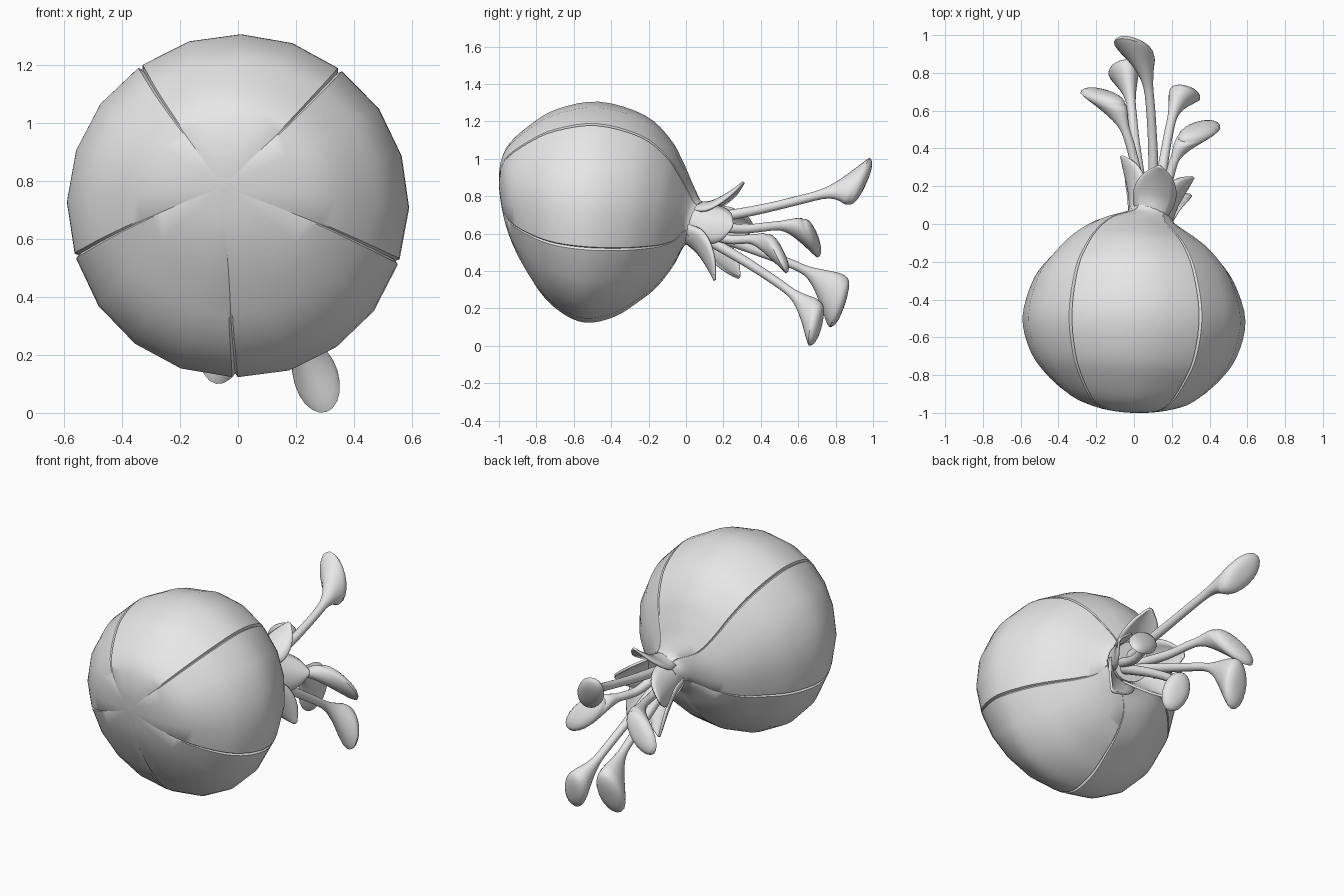
import bpy, bmesh, math
from mathutils import Vector

old = bpy.data.objects.get("Cube")
if old:
    bpy.data.objects.remove(old, do_unlink=True)

grey = bpy.data.materials.new("plain grey")
grey.use_nodes = True
grey.diffuse_color = (0.8, 0.8, 0.8, 1)
grey.node_tree.nodes["Principled BSDF"].inputs["Base Color"].default_value = (0.8, 0.8, 0.8, 1)


def spline(rows, steps):
    """Smooth interpolation through rows of numbers."""
    rows = [Vector(r) for r in rows]
    padded = [rows[0]] + rows + [rows[-1]]
    out = []
    for a, b, c, d in zip(padded, padded[1:], padded[2:], padded[3:]):
        for i in range(steps):
            t = i / steps
            out.append(b + (c - a) * (t / 2)
                       + (a * 2 - b * 5 + c * 4 - d) * (t * t / 2)
                       + (b * 3 - a - c * 3 + d) * (t ** 3 / 2))
    return out + [rows[-1]]


def loft(name, rings, closed=True):
    """Skin a list of point rings; closed rings also get end caps."""
    bm = bmesh.new()
    loops = [[bm.verts.new(p) for p in ring] for ring in rings]
    n = len(loops[0])
    for lo, hi in zip(loops, loops[1:]):
        for i in range(n if closed else n - 1):
            j = (i + 1) % n
            bm.faces.new((lo[i], lo[j], hi[j], hi[i]))
    if closed:
        bm.faces.new(loops[0][::-1])
        bm.faces.new(loops[-1])
    bmesh.ops.recalc_face_normals(bm, faces=bm.faces)
    mesh = bpy.data.meshes.new(name)
    bm.to_mesh(mesh)
    bm.free()
    mesh.materials.append(grey)
    obj = bpy.data.objects.new(name, mesh)
    bpy.context.collection.objects.link(obj)
    bpy.ops.object.select_all(action="DESELECT")
    obj.select_set(True)
    bpy.context.view_layer.objects.active = obj
    bpy.ops.object.shade_smooth_by_angle(angle=math.radians(35))
    return obj


# Bulb: rows of y, centre x, centre z, radius x, radius z, tilt in x, tilt in z
profile = [
    (-0.988, -0.05, 0.78, 0.003, 0.003, -0.08, -0.15),
    (-0.975, -0.04, 0.767, 0.16, 0.15, -0.08, -0.15),
    (-0.92, -0.025, 0.75, 0.325, 0.305, -0.08, -0.14),
    (-0.81, -0.015, 0.733, 0.46, 0.445, -0.06, -0.06),
    (-0.68, -0.005, 0.72, 0.55, 0.545, -0.04, -0.02),
    (-0.5, 0.0, 0.712, 0.59, 0.593, -0.02, 0.06),
    (-0.3, 0.0, 0.692, 0.53, 0.54, -0.02, 0.15),
    (-0.168, 0.003, 0.667, 0.43, 0.435, -0.02, 0.2),
    (-0.085, 0.005, 0.648, 0.34, 0.335, -0.04, 0.21),
    (-0.017, 0.02, 0.642, 0.235, 0.22, -0.08, 0.25),
    (0.03, 0.08, 0.657, 0.128, 0.125, -0.17, 0.35),
    (0.09, 0.09, 0.645, 0.115, 0.11, -0.17, 0.35),
]
SEAM = 0.9
section = []                       # angle and radius factor round the bulb
for petal in range(5):
    start = 53 + 72 * petal
    section.append((start, 0.97))
    for k in range(5):
        section.append((start + SEAM + k * (72 - 2 * SEAM) / 4, 1 if k in (1, 2, 3) else 0.993))

rings = []
for y, cx, cz, rx, rz, tilt_x, tilt_z in spline(profile, 4):
    ring = []
    for angle, f in section:
        dx = rx * f * math.cos(math.radians(angle))
        dz = rz * f * math.sin(math.radians(angle))
        ring.append((cx + dx, y + tilt_x * dx + tilt_z * dz, cz + dz))
    rings.append(ring)
loft("bulb", rings)

# Leaves around the neck: label, angle, flare, length
neck = Vector((0.09, 0.04, 0.655))
axis = Vector((0.16, 0.93, -0.32)).normalized()
side = axis.cross(Vector((0, 0, 1))).normalized()
up = side.cross(axis)
leaf_rows = [(-0.01, 0.11, 0.085), (0.07, 0.135, 0.108), (0.14, 0.18, 0.108),
             (0.2, 0.23, 0.075), (0.235, 0.265, 0.012)]
leaves = [("upper", 90, 1.2, 0.8), ("left", 18, 0.55, 1.0), ("lower_left", -54, 1.2, 1.0),
          ("lower_right", -126, 0.9, 1.3), ("right", 162, 0.7, 1.2)]
for label, angle, flare, length in leaves:
    a = math.radians(angle)
    out = side * math.cos(a) + up * math.sin(a)
    across = up * math.cos(a) - side * math.sin(a)
    rings = []
    for along, radius, half in spline(leaf_rows, 3):
        radius = 0.11 + (radius - 0.11) * flare
        rings.append([neck + axis * along * length + across * half * k / 3
                      + out * (radius - 0.45 * half * (k / 3) ** 2) for k in range(-3, 4)])
    leaf = loft(label + "_leaf", rings, closed=False)
    solid = leaf.modifiers.new("thickness", "SOLIDIFY")
    solid.thickness = 0.014
    solid.offset = 0


def stamen(name, base, mid, collar, head, half, width):
    """Thin stalk flaring into a slanted oval club."""
    half, head = Vector(half), Vector(head)
    path = spline([base, mid, collar, head], 8)
    facing = (head - Vector(collar)).normalized()
    short = facing.cross(half).normalized() * width
    n = half.cross(short).normalized()
    n = n if n.dot(facing) > 0 else -n
    rings = []

    def add(centre, u, v):
        rings.append([centre + u * math.cos(t * math.tau / 20) + v * math.sin(t * math.tau / 20)
                      for t in range(20)])

    for i, p in enumerate(path):
        q, r = path[max(i - 1, 0)], path[min(i + 1, len(path) - 1)]
        tangent = (r - q).normalized()
        u = (half - tangent * half.dot(tangent)).normalized()
        v = tangent.cross(u)
        s = max(0, (i - 14) / 10)
        f = s * s * (3 - 2 * s)
        radius = 0.03 - 0.006 * min(1, i / 10)
        add(p, (u * radius).lerp(half, f), (v * radius).lerp(short, f))
    for lift, scale in ((0.012, 0.97), (0.024, 0.86), (0.034, 0.64), (0.039, 0.36), (0.04, 0.08)):
        add(head + n * lift, half * scale, short * scale)
    loft(name, rings)


stamen("top_stamen", (0.1, 0.06, 0.67), (0.1, 0.4, 0.73), (0.07, 0.76, 0.82),
       (0.0, 0.925, 0.88), (-0.082, 0.055, 0.117), 0.08)
stamen("lower_middle_stamen", (0.06, 0.06, 0.62), (0.01, 0.4, 0.5), (-0.02, 0.67, 0.385),
       (-0.055, 0.81, 0.235), (-0.02, -0.045, -0.135), 0.08)
stamen("lowest_stamen", (0.12, 0.06, 0.6), (0.16, 0.35, 0.43), (0.21, 0.59, 0.26),
       (0.27, 0.685, 0.12), (0.035, -0.03, -0.117), 0.078)
stamen("right_stamen", (0.05, 0.06, 0.65), (0.01, 0.3, 0.625), (-0.06, 0.53, 0.64),
       (-0.165, 0.665, 0.575), (-0.108, 0.038, -0.088), 0.075)
stamen("left_stamen", (0.14, 0.06, 0.63), (0.18, 0.22, 0.57), (0.23, 0.37, 0.565),
       (0.345, 0.485, 0.49), (0.098, 0.045, -0.095), 0.076)
